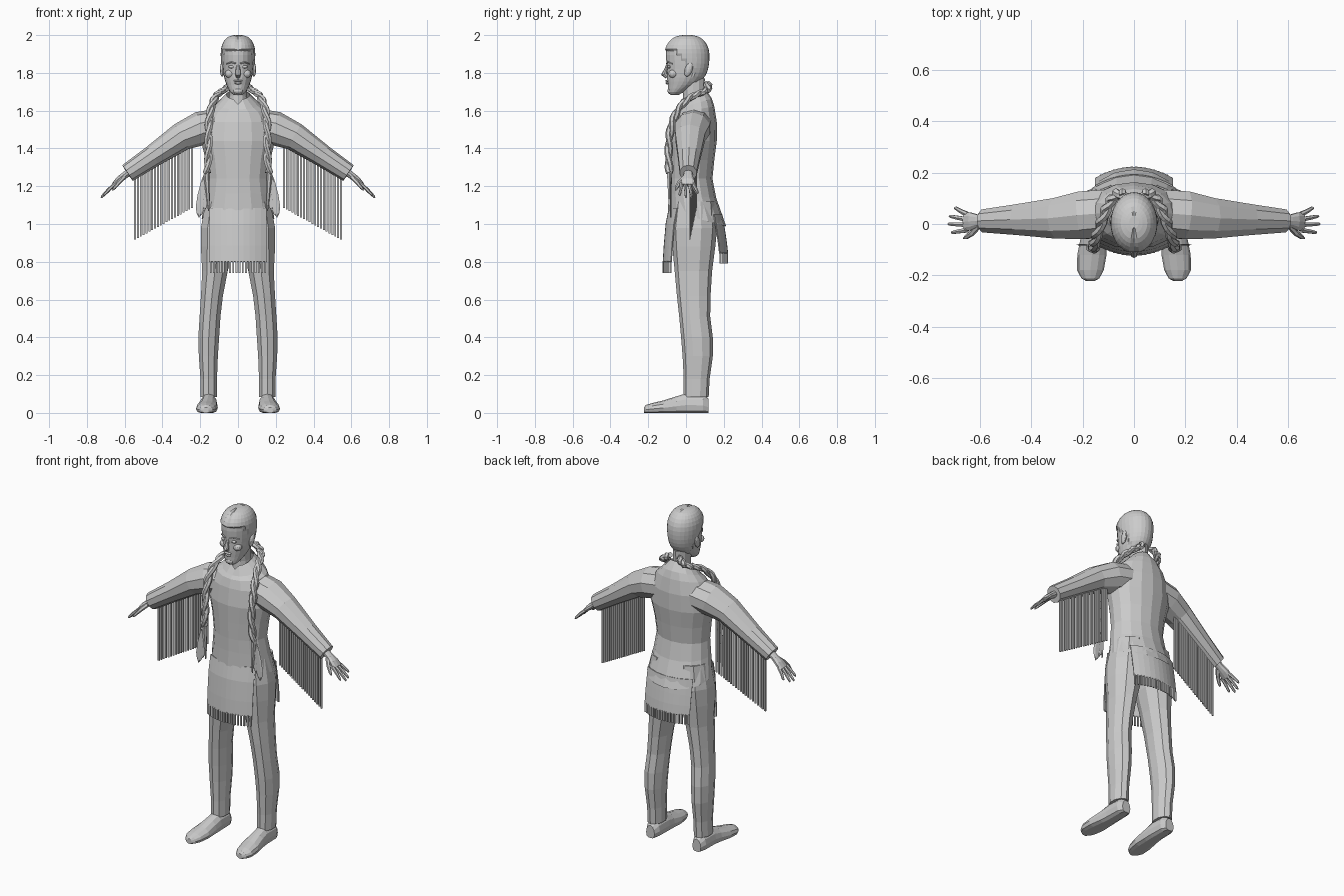
import bpy, bmesh, math
from mathutils import Vector

TAU = math.tau


def loft(name, rings, cap=(True, True)):
    """Skin a list of equal-length point rings."""
    bm = bmesh.new()
    vs = [[bm.verts.new(p) for p in r] for r in rings]
    n = len(vs[0])
    for a, b in zip(vs, vs[1:]):
        for i in range(n):
            j = (i + 1) % n
            bm.faces.new((a[i], a[j], b[j], b[i]))
    if cap[0]:
        bm.faces.new(vs[0])
    if cap[1]:
        bm.faces.new(vs[-1])
    bmesh.ops.recalc_face_normals(bm, faces=bm.faces)
    return finish(name, bm)


def finish(name, bm):
    me = bpy.data.meshes.new(name)
    bm.to_mesh(me)
    bm.free()
    ob = bpy.data.objects.new(name, me)
    bpy.context.collection.objects.link(ob)
    return ob


def smooth(pts, k):
    """Catmull-Rom resampling of tuples of any length."""
    out = []
    for i in range(len(pts) - 1):
        p0, p1, p2, p3 = pts[max(i - 1, 0)], pts[i], pts[i + 1], pts[min(i + 2, len(pts) - 1)]
        for t in (j / k for j in range(k)):
            out.append(tuple(b + .5 * t * (c - a + t * (2*a - 5*b + 4*c - d + t * (3*(b - c) + d - a)))
                             for a, b, c, d in zip(p0, p1, p2, p3)))
    return out + [tuple(pts[-1])]


def level(z, cx, hw, yf, yb, n=12, tilt=0):
    """Horizontal oval ring; point 0 faces the front."""
    cy, ry = (yf + yb) / 2, (yb - yf) / 2
    return [Vector((cx + hw * math.sin(TAU * i / n), cy - ry * math.cos(TAU * i / n),
                    z - tilt * ry * math.cos(TAU * i / n))) for i in range(n)]


def tube(name, path, n=8, ref=(0, 1, 0), s=1):
    """Path of (x, y, z, ra, rb); rb lies along ref. s=-1 mirrors in x."""
    rings = []
    for i, (x, y, z, ra, rb) in enumerate(path):
        d = Vector(path[min(i + 1, len(path) - 1)][:3]) - Vector(path[max(i - 1, 0)][:3])
        a = d.cross(Vector(ref)).normalized()
        b = a.cross(d).normalized()
        ring = [Vector((x, y, z)) + a * ra * math.cos(TAU * k / n) + b * rb * math.sin(TAU * k / n)
                for k in range(n)]
        rings.append([Vector((s * p.x, p.y, p.z)) for p in ring])
    return loft(name, rings)


def ball(name, loc, size, seg=12):
    bm = bmesh.new()
    bmesh.ops.create_uvsphere(bm, u_segments=seg, v_segments=8, radius=1)
    for v in bm.verts:
        v.co = Vector(loc) + Vector([c * k for c, k in zip(v.co, size)])
    return finish(name, bm)


def strands(name, items, w, t):
    """Many hanging thin boxes, items are (x, y, top, bottom)."""
    bm = bmesh.new()
    for x, y, top, bot in items:
        for v in bmesh.ops.create_cube(bm, size=1)["verts"]:
            v.co = Vector((x + v.co.x * w, y + v.co.y * t, (top + bot) / 2 + v.co.z * (top - bot)))
    return finish(name, bm)


# Shirt body with V neck and a hem that drops at the back
body = [(1.685, .062, -.03, .105, .4), (1.635, .115, -.055, .137, .3), (1.605, .15, -.07, .15, .15),
        (1.54, .185, -.085, .163, 0), (1.44, .195, -.098, .163, 0), (1.34, .172, -.095, .15, 0),
        (1.24, .16, -.092, .14, 0), (1.15, .172, -.092, .16, -.1), (1.03, .192, -.095, .213, -.28)]
rings = [level(z, 0, hw, f, b, 16, t) for z, hw, f, b, t in body]
rings[0][0].z -= .025
loft("shirt_body", rings, (False, False))
loft("neck", [level(1.6, 0, .055, -.02, .1), level(1.68, 0, .047, -.015, .095), level(1.77, 0, .048, -.03, .1)])

# Head
skull = [(1.683, .022, -.082, -.04), (1.70, .042, -.093, -.01), (1.735, .06, -.096, .05),
         (1.775, .073, -.1, .09), (1.82, .08, -.1, .108), (1.87, .084, -.105, .114),
         (1.92, .083, -.106, .11), (1.96, .069, -.085, .09), (1.985, .045, -.052, .058), (1.994, .012, -.01, .02)]
skull = smooth(skull, 2)
loft("head", [level(z, 0, hw, f, b, 20) for z, hw, f, b in skull])

# Hair cap: enlarged skull, tucked inside the head below the hairline
rings = []
for z, hw, f, b in skull[4:]:
    ring = level(z + .006, 0, hw + .007, f - .007, b + .01, 28)
    for p in ring:
        line = 1.915 - max(0, p.y + .085) * .75 if p.y < .03 else 1.73
        if p.z < line:
            p.x *= .85
            p.y = .01 + (p.y - .01) * .82
        elif abs(p.x) < .004 and p.y < .05:
            p.z -= .005
            p.y += .004
    rings.append(ring)
loft("hair", rings)

# Face
tube("nose", [(0, -.096, 1.845, .006, .008), (0, -.108, 1.815, .013, .009), (0, -.115, 1.793, .015, .018),
              (0, -.1, 1.778, .011, .01)])
ball("upper_lip", (0, -.099, 1.758, ), (.024, .01, .006))
ball("lower_lip", (0, -.097, 1.746), (.019, .011, .007))
ball("chin", (0, -.082, 1.705), (.026, .016, .018))
for s in (1, -1):
    ball("eye", (s * .034, -.089, 1.832), (.017, .009, .008))
    tube("brow", [(.012, -.101, 1.85, .004, .005), (.035, -.096, 1.857, .004, .005),
                  (.06, -.073, 1.848, .003, .004)], 6, s=s)
    ball("cheek", (s * .045, -.068, 1.795), (.025, .025, .022))
    ear = ball("ear", (s * .083, .014, 1.818), (.013, .021, .038))
    for v in ear.data.vertices:
        v.co.y += (v.co.z - 1.818) * .25

for s in (1, -1):
    # Sleeve
    sleeve = [(.08, .045, 1.525, .09, .095), (.2, .034, 1.505, .09, .098), (.3, .022, 1.462, .075, .083),
              (.45, .017, 1.36, .059, .063), (.585, .012, 1.27, .05, .047)]
    tube("sleeve", sleeve, 10, s=s)

    # Hand with spread fingers and thumb
    tube("palm", [(.565, .012, 1.283, .02, .023), (.61, .012, 1.25, .018, .026), (.635, .01, 1.23, .017, .036),
                  (.66, .008, 1.205, .011, .038)], 10, s=s)
    for y, tip, x in ((.038, .062, .7), (.018, .03, .72), (-.003, .0, .725), (-.024, -.033, .712)):
        k = x - .65
        tube("finger", [(.65, y, 1.213, .01, .0105), (.65 + k * .5, (y + tip) / 2, 1.213 - k * .45, .009, .009),
                        (x - .006, tip, 1.21 - k * .85, .007, .007), (x, tip, 1.208 - k * .93, .003, .003)], 6, s=s)
    tube("thumb", [(.605, -.005, 1.247, .013, .013), (.632, -.036, 1.218, .011, .012),
                   (.655, -.052, 1.19, .008, .009), (.664, -.056, 1.178, .003, .004)], 6, s=s)

    # Sleeve fringe hanging from the underside seam
    items = []
    for i in range(21):
        t = i / 20
        x = .243 + .302 * t
        items.append((s * x, .055 - .035 * t, 1.43 - .19 * t + .03, 1.085 - .168 * t))
    strands("sleeve_fringe", items, .010, .006)

    # Braid: two strands twisted round a path from nape over the shoulder
    path = smooth([(.035, .112, 1.745), (.065, .118, 1.715), (.098, .08, 1.695), (.122, .02, 1.667),
                   (.146, -.045, 1.6), (.156, -.082, 1.5), (.155, -.092, 1.38), (.165, -.088, 1.27)], 5)
    for ph in (0, math.pi):
        pts = []
        for i, (x, y, z) in enumerate(path):
            a = i * .8 + ph
            pts.append((x + .009 * math.cos(a), y + .009 * math.sin(a), z, .015, .015))
        tube("braid_strand", pts, 6, (.5, .8, .2), s)
    # Braid wrap and feathers
    tube("braid_wrap", [(.164, -.087, 1.285, .017, .017), (.166, -.087, 1.255, .015, .015),
                        (.158, -.086, 1.13, .009, .009), (.156, -.086, 1.07, .003, .003)], 6, s=s)
    for x0, x1, z1, w in ((.175, .207, 1.035, .024), (.16, .178, 1.07, .016)):
        dx, dz = x1 - x0, z1 - 1.27
        tube("feather", [(x0 + dx * t, -.081, 1.27 + dz * t, w * k, .004) for t, k in
                         ((0, .15), (.2, .6), (.5, .95), (.78, 1), (.92, .6), (1, .05))], 6, s=s)

    # Legging
    leg = [(1.12, .09, .085, -.06, .15), (.98, .103, .098, -.078, .165), (.88, .108, .093, -.072, .155),
           (.75, .122, .071, -.06, .138), (.62, .138, .061, -.048, .13), (.51, .148, .058, -.036, .128),
           (.4, .155, .058, -.026, .142), (.3, .157, .053, -.018, .142), (.18, .155, .046, -.012, .125),
           (.085, .155, .046, -.012, .12)]
    loft("legging", [level(z, s * cx, hw, f, b, 10) for z, cx, hw, f, b in leg])
    # Soft shoe
    shoe = [(.12, .155, .028, .075), (.09, .155, .043, .1), (0, .155, .046, .103), (-.05, .158, .049, .088),
            (-.12, .164, .057, .066), (-.18, .17, .052, .052), (-.212, .17, .035, .042), (-.223, .17, .015, .03)]
    loft("shoe", [[Vector((s * (cx + hw * math.cos(TAU * k / 12)), y, max(0, h * (.4 + .6 * math.sin(TAU * k / 12)))))
                   for k in range(12)] for y, cx, hw, h in shoe])


# Breechcloth flaps: curved strips with fringed lower edges
def flap(side, rows, curve, fringe_end):
    bm = bmesh.new()
    xs = [-.15 + .3 * i / 10 for i in range(11)]
    grid = [[bm.verts.new((x, y + curve * x * x, z)) for x in xs] for z, y in rows]
    for a, b in zip(grid, grid[1:]):
        for i in range(10):
            bm.faces.new((a[i], a[i + 1], b[i + 1], b[i]))
    bmesh.ops.recalc_face_normals(bm, faces=bm.faces)
    mod = finish(side + "_flap", bm).modifiers.new("thickness", "SOLIDIFY")
    mod.thickness, mod.offset = .006, 0
    z, y = rows[-1]
    pts = [-.144 + .288 * i / 17 for i in range(18)]
    strands(side + "_flap_fringe", [(x, y + curve * x * x, z + .005, fringe_end) for x in pts], .01, .007)


flap("front", [(1.085, -.088), (1.0, -.105), (.885, -.115), (.80, -.12)], 1.9, .74)
flap("back", [(1.05, .19), (.96, .205), (.9, .214), (.845, .22)], -1.9, .79)
